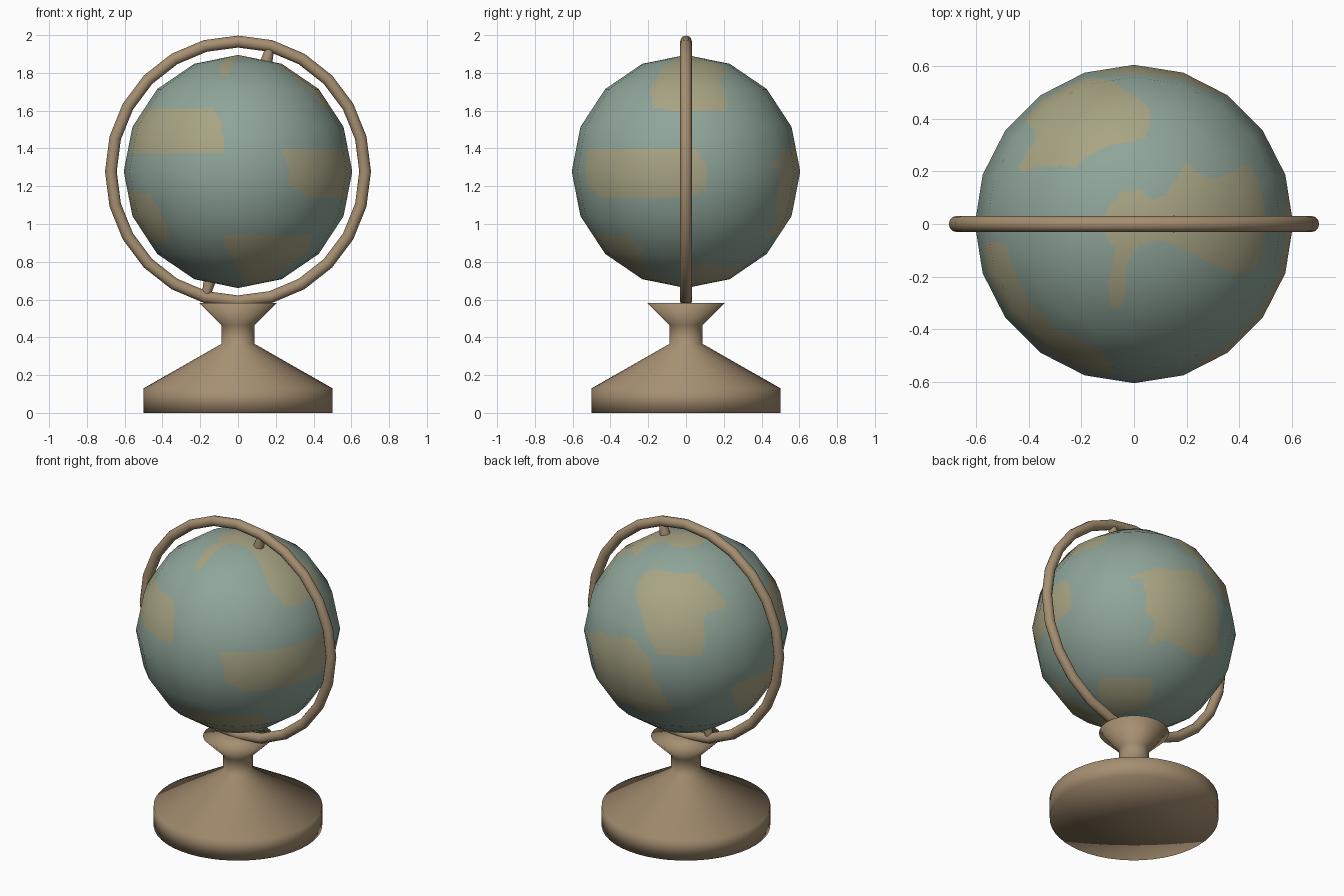
import bpy, bmesh, math
from mathutils import Vector

if "Cube" in bpy.data.objects:
    bpy.data.objects.remove(bpy.data.objects["Cube"])

CZ = 1.278           # globe centre height
R, RZ = 0.605, 0.617  # globe radius, across and up


def material(name, rgb):
    m = bpy.data.materials.new(name)
    m.diffuse_color = (*rgb, 1)
    m.use_nodes = True
    m.node_tree.nodes["Principled BSDF"].inputs["Base Color"].default_value = m.diffuse_color
    return m


wood = material("tan_wood", (0.38, 0.275, 0.165))
sea = material("sea_green", (0.275, 0.375, 0.32))
land = material("land_khaki", (0.39, 0.37, 0.23))


def finish(bm, name, mats):
    bmesh.ops.recalc_face_normals(bm, faces=bm.faces[:])
    me = bpy.data.meshes.new(name)
    bm.to_mesh(me)
    bm.free()
    for m in mats:
        me.materials.append(m)
    for p in me.polygons:
        p.use_smooth = True
    ob = bpy.data.objects.new(name, me)
    bpy.context.collection.objects.link(ob)
    return ob


def lathe(name, profile, steps):
    bm = bmesh.new()
    vs = [bm.verts.new((r, 0, z)) for r, z in profile]
    es = [bm.edges.new(p) for p in zip(vs, vs[1:])]
    bmesh.ops.spin(bm, geom=vs + es, cent=(0, 0, 0), axis=(0, 0, 1),
                   angle=math.tau, steps=steps, use_duplicate=False)
    bmesh.ops.remove_doubles(bm, verts=bm.verts[:], dist=1e-4)
    return finish(bm, name, [wood])


# Turned foot with neck and flared cup
lathe("stand", [(0, 0), (0.5, 0), (0.5, 0.13), (0.088, 0.365), (0.088, 0.465),
                (0.207, 0.583), (0, 0.583)], 48)

# Upright ring around the globe
bpy.ops.mesh.primitive_torus_add(major_radius=0.673, minor_radius=0.031,
                                 major_segments=24, minor_segments=12,
                                 location=(0, 0, CZ), rotation=(math.pi / 2, 0, 0))
ring = bpy.context.object
ring.name = "ring"
ring.scale = (1, 1.022, 1)
ring.data.materials.append(wood)
bpy.ops.object.shade_smooth()

# Two pivot pins on the tilted axis
TILT = math.radians(14.5)
for name, flip in (("top_pin", 0), ("bottom_pin", math.pi)):
    pin = lathe(name, [(0, 0.585), (0.034, 0.585), (0.022, 0.68), (0, 0.68)], 16)
    pin.location = (0, 0, CZ)
    pin.rotation_euler = (0, TILT + flip, 0)
    pin.select_set(True)
    bpy.context.view_layer.objects.active = pin
    bpy.ops.object.shade_smooth_by_angle(angle=math.radians(40))
    pin.select_set(False)


# Land outlines: drawn flat (hundredths of a unit from the globe centre),
# then projected onto the globe along a direction
def axes(az, el):
    a, e = math.radians(az), math.radians(el)
    d = Vector((math.cos(a) * math.cos(e), math.sin(a) * math.cos(e), math.sin(e)))
    right = Vector((-math.sin(a), math.cos(a), 0))
    return right, d.cross(right), d


FRONT, RIGHT, TOP = axes(-90, 0), axes(0, 0), axes(-90, 90)
BACK_LEFT, UNDER = axes(125, 25), axes(48, -30)

north = [(-11, 4), (-5, 12), (3, 13), (6, 9), (12, 11), (20, 23.5), (25, 19), (31, 17),
         (42, 22.5), (46, 20.5), (49, 9), (50, -6), (46, -17.5), (38, -19), (27, -14),
         (18, -9), (10, -6), (2, -8), (-3, -15), (-3, -25), (-5, -32), (-9, -32),
         (-10, -25), (-8, -14), (-7, -10), (-11, -4)]
front_left = [(-62, 10.6), (-62, 34.4), (-14.3, 34.4), (-8, 25), (-8, 10.6)]
low_left_a = [(-62, -10.6), (-46.5, -11), (-43, -18.5), (-36, -33), (-37, -37.5),
              (-48, -40), (-62, -40)]
low_left_b = [(26, -34), (53, -22.5), (62, -22), (55, -45), (31, -49)]
right_a = [(-53, 12.2), (4.8, 12.2), (10, 4), (10.5, -9.5), (2, -13.2), (-45.5, -13.2),
           (-52.4, -7), (-53, 4)]
right_b = [(26.5, 12.2), (62, 12.2), (62, -13.2), (39, -13.2), (34, -7), (26.5, 3.5)]
south_front = [(-8, -33), (39, -33), (38, -41), (20, -55.5), (13, -60), (4, -60),
               (-1, -52), (-7.5, -38.6)]
back_a = [(12.5, 37.5), (39, 35.7), (50.6, 18), (48, -6), (37.5, -16), (18.5, -3), (12, 12)]
back_b = [(-58, -2), (-33, -8), (-21.5, -24), (-8, -48), (-22, -50), (-43, -41), (-52, -27)]
south = [(-21, -31), (-18.5, -27.4), (11.3, -27.4), (13, -35.7), (6.5, -46), (-11, -49),
         (-20, -39)]
back_left = [(-28.5, 28.5), (-21.5, 35.5), (6.5, 33.3), (22.6, 18), (24, 12.5), (11, 9),
             (10.5, -15), (-16.5, -15), (-22, -6), (-27.5, 12), (-30, 21)]

patches = [(TOP, north), (FRONT, front_left), (FRONT, low_left_a), (BACK_LEFT, low_left_b),
           (RIGHT, right_a), (FRONT, right_b), (FRONT, south_front), (UNDER, back_a),
           (BACK_LEFT, back_b), (UNDER, south), (BACK_LEFT, back_left)]


def inside(x, y, poly):
    hit = False
    for (x1, y1), (x2, y2) in zip(poly, poly[1:] + poly[:1]):
        if (y1 > y) != (y2 > y) and x < x1 + (y - y1) * (x2 - x1) / (y2 - y1):
            hit = not hit
    return hit


def is_land(c):
    for (right, up, d), poly in patches:
        facing = 0.12 if poly is front_left else 0.03
        if c.dot(d) > facing * R and inside(c.dot(right) * 100, c.dot(up) * 100, poly):
            return True
    return False


# Low-poly globe, its flat facets finely divided so land can be marked by face
bm = bmesh.new()
bmesh.ops.create_uvsphere(bm, u_segments=20, v_segments=8, radius=1)
for v in bm.verts:
    v.co = Vector((v.co.x * R, v.co.y * R, v.co.z * RZ))
bmesh.ops.subdivide_edges(bm, edges=bm.edges[:], cuts=11, use_grid_fill=True)
for f in bm.faces:
    f.material_index = int(is_land(f.calc_center_median()))
globe = finish(bm, "globe", [sea, land])
globe.location.z = CZ
# Round shading across the facets
globe.data.normals_split_custom_set_from_vertices(
    [v.co.normalized() for v in globe.data.vertices])
